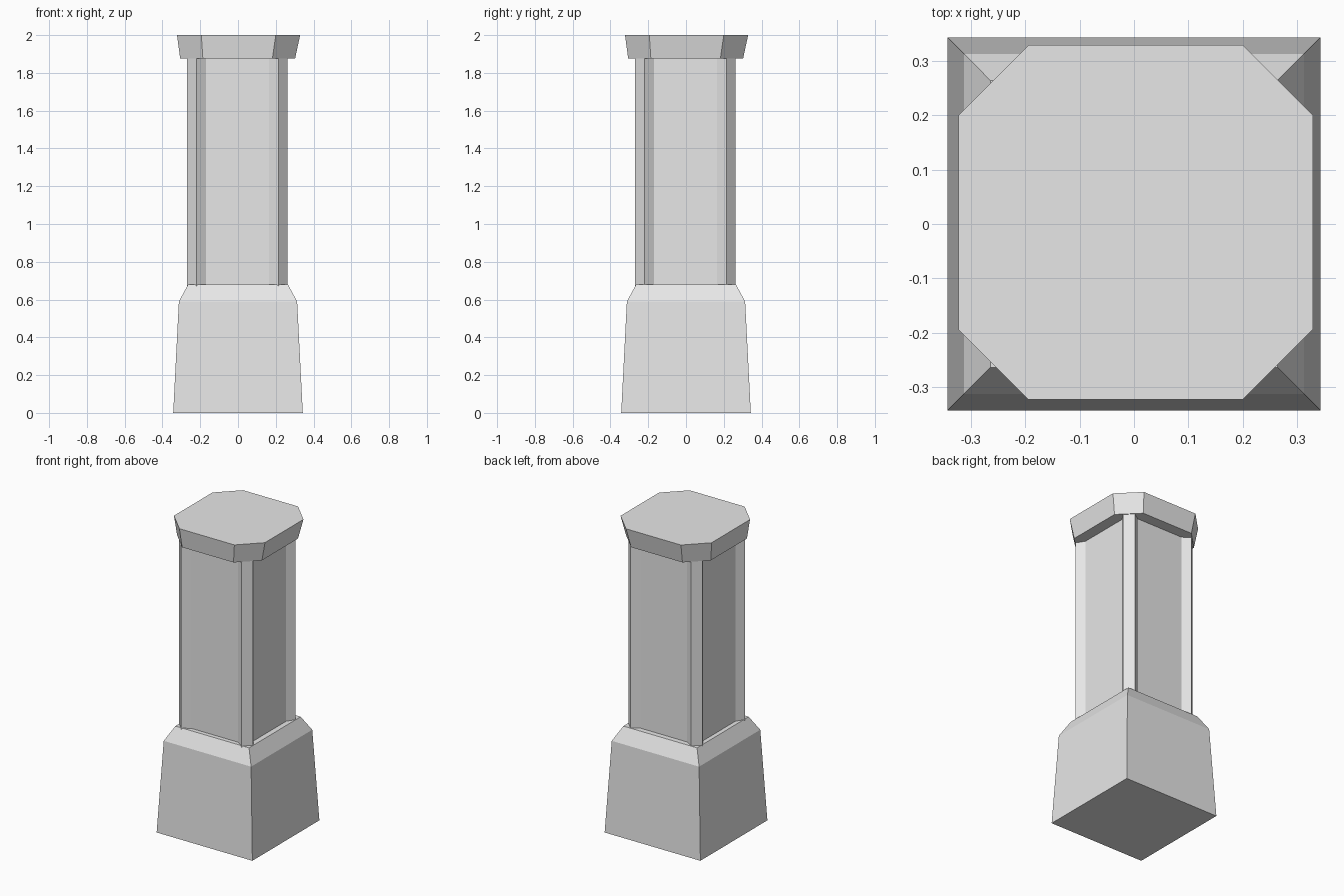
import bpy
import bmesh

if "Cube" in bpy.data.objects:
    bpy.data.objects.remove(bpy.data.objects["Cube"], do_unlink=True)

stone = bpy.data.materials.new("pale grey stone")
stone.use_nodes = True
stone.diffuse_color = (0.8, 0.8, 0.8, 1)
stone.node_tree.nodes["Principled BSDF"].inputs["Base Color"].default_value = stone.diffuse_color


def four_sides(corner, shift=0):
    """Repeat the points of one corner around the four corners."""
    points = []
    for _ in range(4):
        points += corner
        corner = [(-y, x) for x, y in corner]
    return [(x + shift, y + shift) for x, y in points]


def loft(name, sections):
    """Flat-faced solid through (height, outline) sections."""
    bm = bmesh.new()
    rings = [[bm.verts.new((x, y, z)) for x, y in outline] for z, outline in sections]
    for low, high in zip(rings, rings[1:]):
        for i in range(len(low)):
            j = (i + 1) % len(low)
            bm.faces.new((low[i], low[j], high[j], high[i]))
    bm.faces.new(rings[0][::-1])
    bm.faces.new(rings[-1])
    bmesh.ops.recalc_face_normals(bm, faces=bm.faces)
    mesh = bpy.data.meshes.new(name)
    bm.to_mesh(mesh)
    bm.free()
    mesh.materials.append(stone)
    obj = bpy.data.objects.new(name, mesh)
    bpy.context.collection.objects.link(obj)
    return obj


def octagon(half, cut, shift=0):
    return four_sides([(half, cut), (cut, half)], shift)


# Tapered square plinth with a sloped shoulder
loft("plinth", [(z, four_sides([(h, h)])) for z, h in
                ((0, 0.343), (0.59, 0.313), (0.68, 0.264))])

# Shaft: chamfered corner ribs with splayed sides and recessed panels
outer, rib, panel, recess = 0.266, 0.217, 0.167, 0.233
shaft_outline = four_sides([(recess, panel), (outer, rib),
                            (rib, outer), (panel, recess)], -0.003)
loft("shaft", [(0.672, shaft_outline), (1.88, shaft_outline)])

# Flared eight-sided cap
loft("cap", [(1.875, octagon(0.304, 0.184, -0.002)),
             (2.0, octagon(0.326, 0.197, 0.003))])
